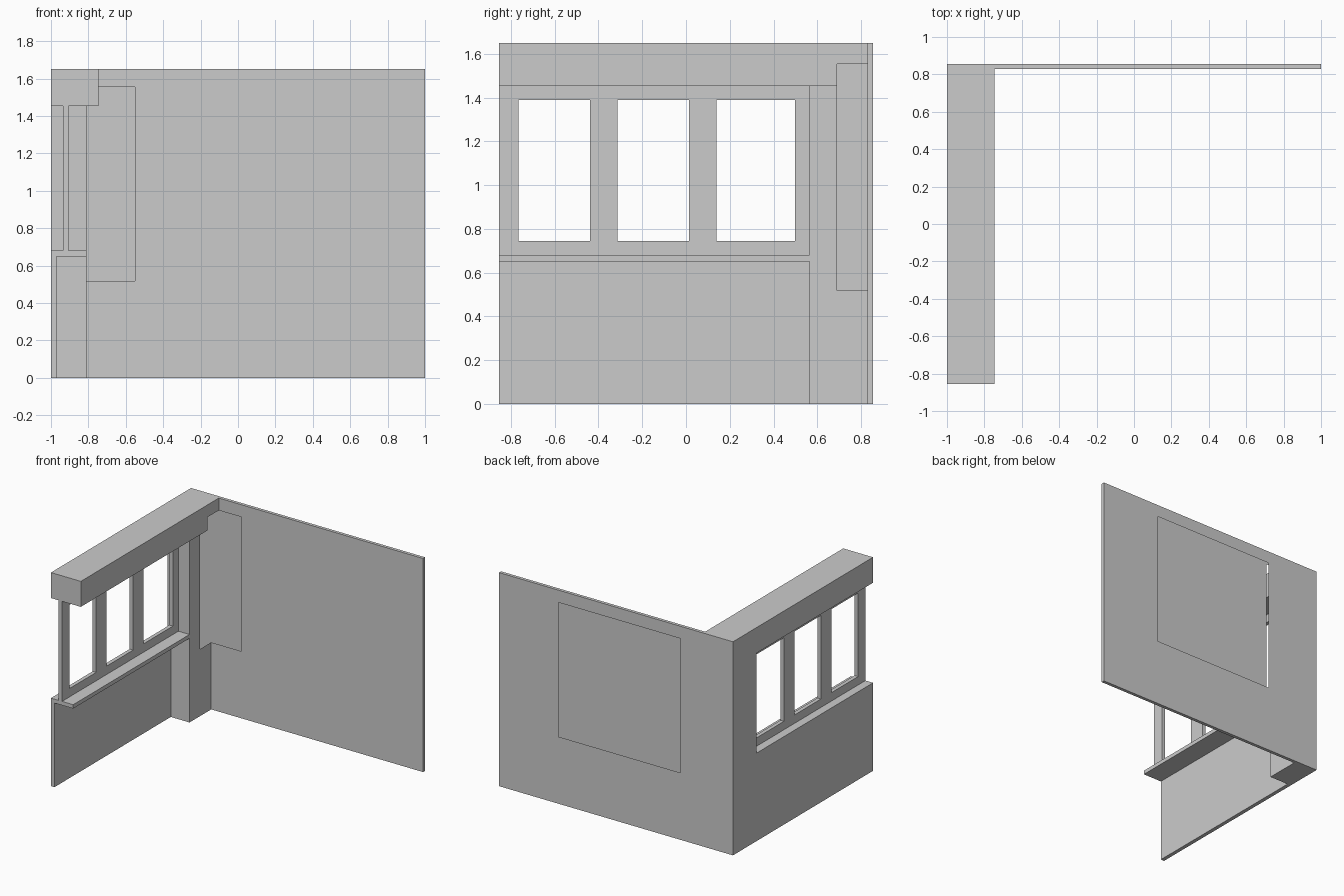
import bpy
import bmesh

if "Cube" in bpy.data.objects:
    bpy.data.objects.remove(bpy.data.objects["Cube"])

mat = bpy.data.materials.new("plain_grey")
mat.diffuse_color = (0.6, 0.6, 0.6, 1.0)
mat.use_nodes = True
mat.node_tree.nodes["Principled BSDF"].inputs["Base Color"].default_value = mat.diffuse_color


def panel(bm, axis, pos, sign, u, v, holes=()):
    """Flat rectangle across an axis (u, v are the other two axes in xyz order),
    split on the hole edges, leaving out cells that lie in a hole."""
    us = sorted({*u, *(c for h in holes for c in h[0] if u[0] < c < u[1])})
    vs = sorted({*v, *(c for h in holes for c in h[1] if v[0] < c < v[1])})
    grid = {}

    def vert(a, b):
        if (a, b) not in grid:
            co = [a, b]
            co.insert(axis, pos)
            grid[a, b] = bm.verts.new(co)
        return grid[a, b]

    for a0, a1 in zip(us, us[1:]):
        for b0, b1 in zip(vs, vs[1:]):
            ca, cb = (a0 + a1) / 2, (b0 + b1) / 2
            if any(h[0][0] < ca < h[0][1] and h[1][0] < cb < h[1][1] for h in holes):
                continue
            f = bm.faces.new([vert(a0, b0), vert(a1, b0), vert(a1, b1), vert(a0, b1)])
            f.normal_update()
            if f.normal[axis] * sign < 0:
                f.normal_flip()


def part(name, panels):
    bm = bmesh.new()
    for p in panels:
        panel(bm, *p)
    bmesh.ops.remove_doubles(bm, verts=bm.verts, dist=1e-5)
    bmesh.ops.dissolve_limit(bm, angle_limit=0.01, verts=bm.verts, edges=bm.edges)
    me = bpy.data.meshes.new(name)
    bm.to_mesh(me)
    bm.free()
    me.materials.append(mat)
    bpy.context.collection.objects.link(bpy.data.objects.new(name, me))


X, Y, Z = 0, 1, 2
F, B, BI = -0.855, 0.855, 0.83          # front end, back face, inner back face
TOP, BEAM, SILL, SILLB = 1.65, 1.453, 0.68, 0.65
PX, BX, PY = -0.81, -0.745, 0.565       # pillar side, beam side, pillar front
CUT_Y, CUT_X, CUT_Z = 0.69, -0.55, (0.518, 1.555)   # corner opening

# back wall: hollow, with offset openings in its two skins
part("back_wall", [
    (Y, B, 1, (-1, 1), (0, TOP), [((CUT_X, 0.49), CUT_Z)]),
    (Y, BI, -1, (PX, 1), (0, TOP), [((PX, CUT_X), CUT_Z), ((PX, BX), (BEAM, TOP))]),
    (X, 1, 1, (BI, B), (0, TOP)),
    (Z, TOP, 1, (BX, 1), (BI, B)),
    (Z, 0, -1, (PX, 1), (BI, B)),
])

# outer skin of the side wall
part("side_wall_outer", [
    (X, -1, -1, (F, B), (0, TOP), [((F, PY), (SILL, BEAM))]),
])

# overhead beam
part("beam", [
    (Z, TOP, 1, (-1, BX), (F, B)),
    (X, BX, 1, (F, BI), (BEAM, TOP), [((CUT_Y, BI), (BEAM, CUT_Z[1]))]),
    (Z, BEAM, -1, (-1, BX), (F, CUT_Y), [((-1, PX), (PY, CUT_Y))]),
    (Y, F, -1, (-1, BX), (BEAM, TOP)),
])

# corner pillar
part("pillar", [
    (X, PX, 1, (PY, BI), (0, BEAM), [((CUT_Y, BI), (CUT_Z[0], BEAM))]),
    (Y, PY, -1, (-1, PX), (0, BEAM), [((-1, -0.97), (0, SILL)), ((-1, PX), (SILLB, SILL))]),
    (Z, 0, -1, (-1, PX), (PY, B)),
])

# low wall with inside sill
part("low_wall_and_sill", [
    (X, -0.97, 1, (F, PY), (0, SILLB)),
    (Z, SILLB, -1, (-0.97, PX), (F, PY)),
    (X, PX, 1, (F, PY), (SILLB, SILL)),
    (Z, SILL, 1, (-1, PX), (F, PY)),
    (Y, F, -1, (-1, PX), (0, SILL), [((-0.97, PX), (0, SILLB))]),
    (Z, 0, -1, (-1, -0.97), (F, PY)),
])

# window frame with three openings and their reveals
W = (-0.935, -0.905)
WZ = (0.745, 1.39)
panes = [((-0.765, -0.438), WZ), ((-0.312, 0.013), WZ), ((0.14, 0.498), WZ)]
frame = [
    (X, W[0], -1, (F, PY), (SILL, BEAM), panes),
    (X, W[1], 1, (F, PY), (SILL, BEAM), panes),
    (Y, F, -1, W, (SILL, BEAM)),
]
for ys, zs in panes:
    frame += [(Y, ys[0], 1, W, zs), (Y, ys[1], -1, W, zs),
              (Z, zs[0], 1, W, ys), (Z, zs[1], -1, W, ys)]
part("window_frame", frame)
